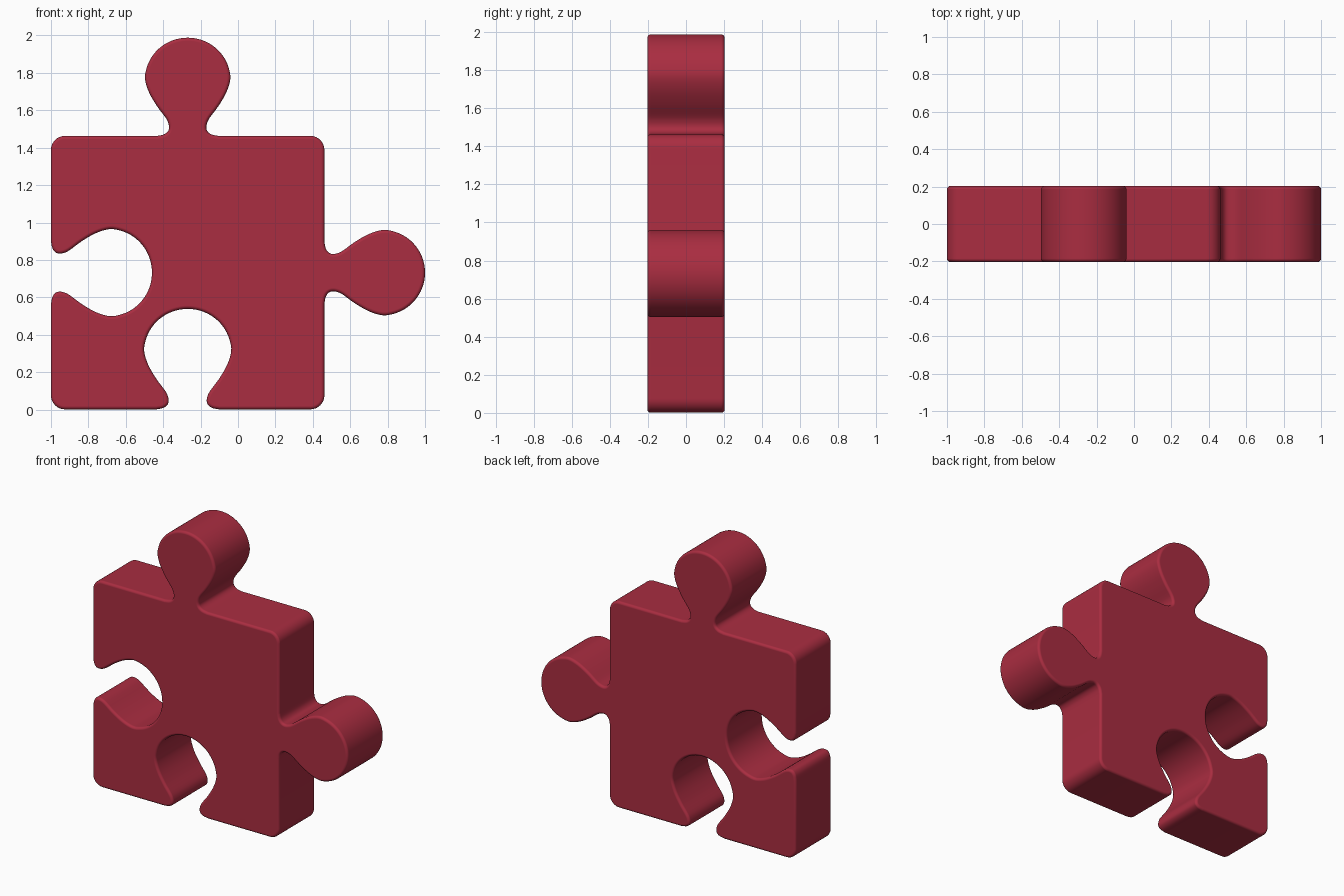
import bpy, bmesh
from math import sin, cos, pi, radians
from mathutils import Vector

if "Cube" in bpy.data.objects:
    bpy.data.objects.remove(bpy.data.objects["Cube"])

HALF, CX, CZ = 0.731, -0.269, 0.732   # square body: half size and centre
CORNER, DEPTH, TAB = 0.075, 0.203, 0.54


def smooth(points, steps=4):
    """Catmull-Rom curve through the points."""
    p = [points[0]] + points + [points[-1]]
    out = []
    for a, b, c, d in zip(p, p[1:], p[2:], p[3:]):
        for i in range(steps):
            t = i / steps
            out.append(0.5 * (2 * b + (c - a) * t + (2 * a - 5 * b + 4 * c - d) * t * t
                              + (3 * b - a - 3 * c + d) * t ** 3))
    return out + [points[-1]]


# Half of the knob: flare, neck, then round head (half width, height)
neck = [(.165, 0), (.13, .007), (.108, .022), (.1, .042), (.103, .068),
        (.118, .1), (.165, .165), (.207, .24)]
head = [(.228 * cos(i * pi / 12), .312 + .228 * sin(i * pi / 12)) for i in range(7)]
half = [Vector(p) for p in neck + head]
knob = smooth([Vector((-p.x, p.y)) for p in half] + half[-2::-1])

# Walk round the square: sockets on the bottom and left, tabs on the right and top
sides = [(-0.537, 1.02), (0.538, 1.0), (0.525, 1.0), (-0.54, 1.02)]
outline = []
for k, (length, width) in enumerate(sides):
    local = [(p.x * width, HALF + p.y * length / TAB) for p in knob]
    r = HALF - CORNER
    local += [(r + CORNER * sin(a), r + CORNER * cos(a))
              for a in (i * pi / 16 for i in range(9))]
    c, s = round(cos(k * pi / 2)), round(sin(k * pi / 2))
    outline += [(CX + t * c + n * s, CZ + t * s - n * c) for t, n in local]

# Extrude the outline into a thick slab
bm = bmesh.new()
face = bm.faces.new([bm.verts.new((x, -DEPTH, z)) for x, z in outline])
ext = bmesh.ops.extrude_face_region(bm, geom=[face], use_keep_orig=True)
moved = [g for g in ext["geom"] if isinstance(g, bmesh.types.BMVert)]
bmesh.ops.translate(bm, vec=(0, 2 * DEPTH, 0), verts=moved)
bmesh.ops.recalc_face_normals(bm, faces=bm.faces)
mesh = bpy.data.meshes.new("puzzle_piece")
bm.to_mesh(mesh)
bm.free()

piece = bpy.data.objects.new("puzzle_piece", mesh)
bpy.context.collection.objects.link(piece)
bpy.context.view_layer.objects.active = piece
piece.select_set(True)

# Softly rounded rims
bevel = piece.modifiers.new("rounded_rim", "BEVEL")
bevel.width = 0.018
bevel.segments = 4
bevel.limit_method = "ANGLE"
bevel.angle_limit = radians(60)
bevel.use_clamp_overlap = False
bevel.harden_normals = True
bpy.ops.object.shade_smooth_by_angle(angle=radians(50))

red = bpy.data.materials.new("red")
red.diffuse_color = (0.40, 0.026, 0.052, 1)
red.use_nodes = True
red.node_tree.nodes["Principled BSDF"].inputs["Base Color"].default_value = red.diffuse_color
mesh.materials.append(red)
